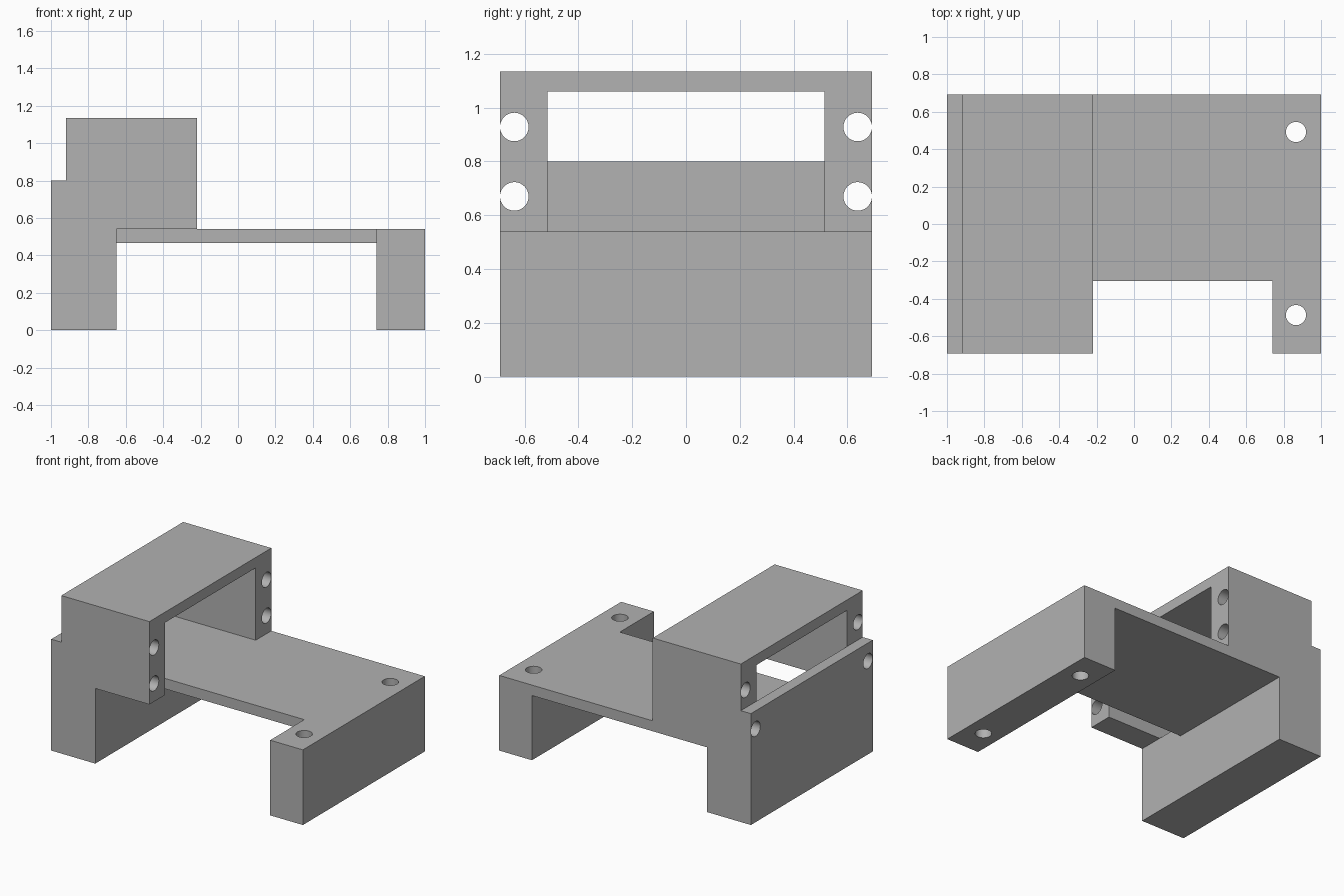
import bpy
import math

if "Cube" in bpy.data.objects:
    bpy.data.objects.remove(bpy.data.objects["Cube"])

grey = bpy.data.materials.new("plain grey")
grey.diffuse_color = (0.445, 0.445, 0.445, 1)
grey.use_nodes = True
grey.node_tree.nodes["Principled BSDF"].inputs["Base Color"].default_value = grey.diffuse_color


def extrude_y(name, profile, y0, y1):
    """Solid made by sweeping an x-z outline (counter-clockwise) along y."""
    n = len(profile)
    verts = [(x, y, z) for y in (y0, y1) for x, z in profile]
    faces = [list(range(n)), list(range(2 * n - 1, n - 1, -1))]
    faces += [[i, i + n, (i + 1) % n + n, (i + 1) % n] for i in range(n)]
    mesh = bpy.data.meshes.new(name)
    mesh.from_pydata(verts, [], faces)
    mesh.materials.append(grey)
    obj = bpy.data.objects.new(name, mesh)
    bpy.context.collection.objects.link(obj)
    return obj


def cylinder(name, radius, depth, loc, rot=(0, 0, 0)):
    bpy.ops.mesh.primitive_cylinder_add(vertices=48, radius=radius, depth=depth,
                                        location=loc, rotation=rot)
    obj = bpy.context.object
    obj.name = name
    obj.data.materials.append(grey)
    return obj


# Bracket body: two feet, deck and raised housing with a stepped rear wall
body = extrude_y("bracket_body", [
    (-1, 0), (-0.65, 0), (-0.65, 0.465), (0.74, 0.465), (0.74, 0), (1, 0),
    (1, 0.54), (-0.22, 0.54), (-0.22, 1.135), (-0.92, 1.135),
    (-0.92, 0.8), (-1, 0.8)], -0.692, 0.692)

cutters = [
    # Opening through the housing, leaving the low rear wall
    extrude_y("housing_opening_cutter", [
        (-0.92, 0.54), (-0.1, 0.54), (-0.1, 1.06), (-1.1, 1.06),
        (-1.1, 0.8), (-0.92, 0.8)], -0.515, 0.515),
    # Notch in the front of the deck, also running below the housing
    extrude_y("deck_notch_cutter", [
        (-0.65, 0.4), (0.74, 0.4), (0.74, 0.7), (-0.22, 0.7),
        (-0.22, 0.54), (-0.65, 0.54)], -0.8, -0.305),
]
# Horizontal screw holes in the housing posts, vertical ones in the right foot
for y in (-0.638, 0.638):
    for z in (0.67, 0.928):
        cutters.append(cylinder("post_hole_cutter", 0.053, 1.4, (-0.6, y, z),
                                (0, math.pi / 2, 0)))
for y in (-0.487, 0.492):
    cutters.append(cylinder("foot_hole_cutter", 0.054, 1.0, (0.866, y, 0.27)))

for cutter in cutters:
    cutter.hide_render = True
    cutter.hide_set(True)
    mod = body.modifiers.new(cutter.name, 'BOOLEAN')
    mod.operation = 'DIFFERENCE'
    mod.solver = 'EXACT'
    mod.object = cutter

# Apply the cuts, then smooth only the hole walls
bpy.ops.object.select_all(action='DESELECT')
body.select_set(True)
bpy.context.view_layer.objects.active = body
for mod in list(body.modifiers):
    bpy.ops.object.modifier_apply(modifier=mod.name)
for cutter in cutters:
    bpy.data.objects.remove(cutter)
bpy.ops.object.shade_smooth_by_angle(angle=math.radians(30))
